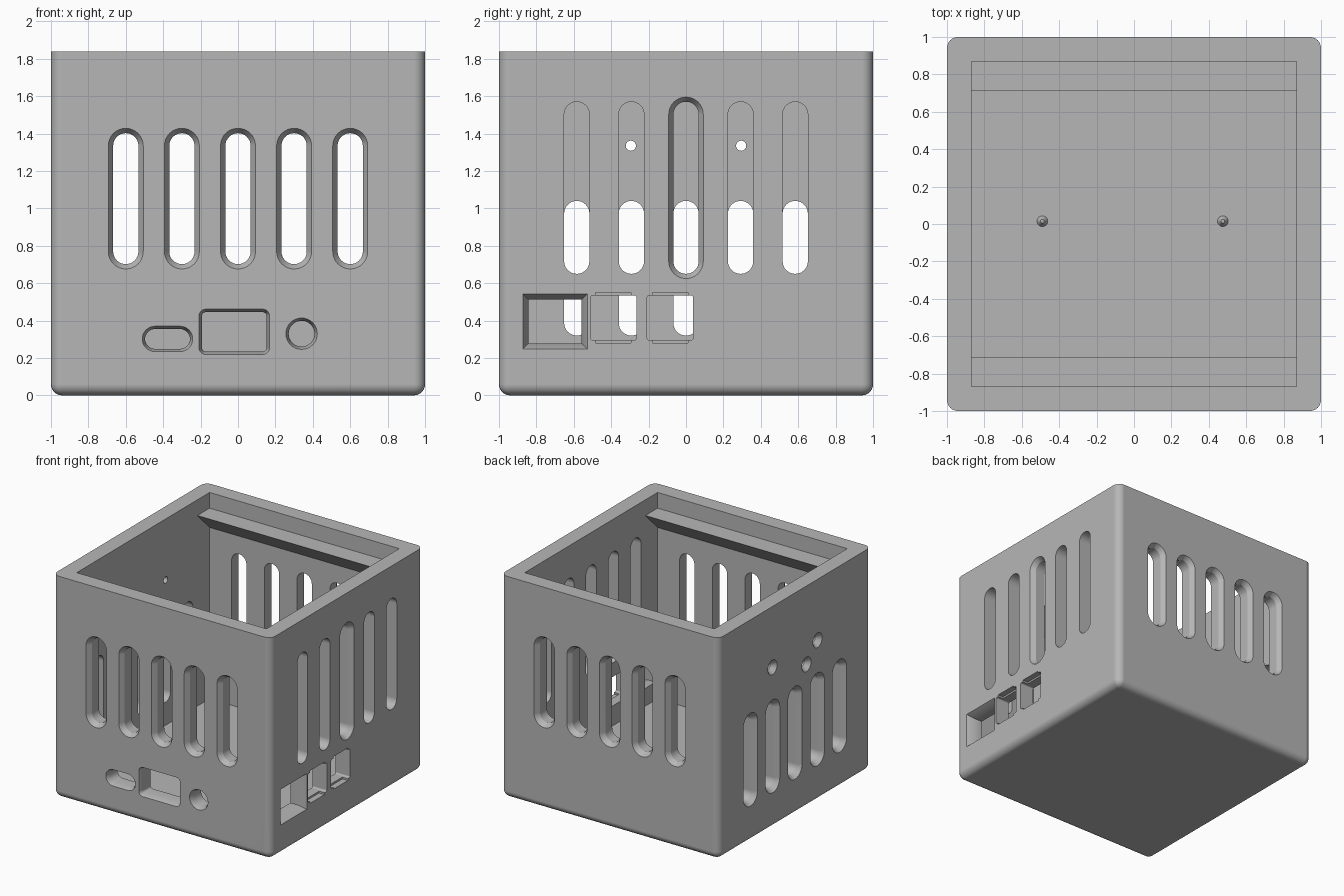
import bpy, bmesh, math

cube = bpy.data.objects.get("Cube")
if cube:
    bpy.data.objects.remove(cube, do_unlink=True)

HEIGHT, INNER, FLOOR = 1.84, 0.87, 0.13
grey = bpy.data.materials.new("plain grey")
grey.use_nodes = True
grey.diffuse_color = (0.47, 0.47, 0.47, 1)
grey.node_tree.nodes["Principled BSDF"].inputs["Base Color"].default_value = grey.diffuse_color


def make_object(name, bm):
    bmesh.ops.recalc_face_normals(bm, faces=bm.faces)
    mesh = bpy.data.meshes.new(name)
    bm.to_mesh(mesh)
    bm.free()
    mesh.materials.append(grey)
    obj = bpy.data.objects.new(name, mesh)
    bpy.context.collection.objects.link(obj)
    return obj


def add_box(bm, lo, hi):
    verts = bmesh.ops.create_cube(bm, size=1)["verts"]
    for v in verts:
        for i in range(3):
            v.co[i] = lo[i] if v.co[i] < 0 else hi[i]


def loft(bm, rings):
    rows = [[bm.verts.new(p) for p in ring] for ring in rings]
    n = len(rows[0])
    for a, b in zip(rows, rows[1:]):
        for i in range(n):
            j = (i + 1) % n
            bm.faces.new((a[i], a[j], b[j], b[i]))
    bm.faces.new(rows[0])
    bm.faces.new(rows[-1])


# Wall coordinates: u along the wall, v upward, d inward from the outer surface
WALLS = {
    "front": lambda u, v, d: (u, d - 1, v),
    "back": lambda u, v, d: (u, 1 - d, v),
    "right": lambda u, v, d: (1 - d, u, v),
    "left": lambda u, v, d: (d - 1, u, v),
}


def outline(u, v, w, h, r):
    """Rounded rectangle; r = 0 gives square corners."""
    steps = 8 if r > 0 else 0
    points = []
    for k, (sx, sy) in enumerate([(1, 1), (-1, 1), (-1, -1), (1, -1)]):
        for i in range(steps + 1):
            a = math.pi / 2 * (k + i / max(steps, 1))
            points.append((u + sx * (w / 2 - r) + r * math.cos(a),
                           v + sy * (h / 2 - r) + r * math.sin(a)))
    return points


def opening(bm, wall, u, v, w, h, r=0, flare=0, depth=0.04, end=0.16):
    """Through hole, widened by flare towards the outside."""
    out = 0.02
    grow = flare * (1 + out / depth)
    rings = [(-out, grow), (depth, 0), (end, 0)]
    if not flare:
        rings.pop(1)
    place = WALLS[wall]
    loft(bm, [[place(p, q, d) for p, q in
               outline(u, v, w + 2 * g, h + 2 * g, (r + g) * 0.998 if r else 0)]
              for d, g in rings])


# Shell with rounded uprights and rounded bottom
bm = bmesh.new()
add_box(bm, (-1, -1, 0), (1, 1, HEIGHT))
edges = [e for e in bm.edges if min(v.co.z for v in e.verts) < 0.01]
bmesh.ops.bevel(bm, geom=edges, offset=0.06, segments=6, profile=0.5, affect="EDGES")
case = make_object("case_shell", bm)

# Inner cavity
cavity = bmesh.new()
add_box(cavity, (-INNER, -INNER, FLOOR), (INNER, INNER, HEIGHT + 0.2))

# Ventilation slots and connector openings
cuts = bmesh.new()
SLOT = 0.135
for i in range(-2, 3):
    for wall in ("front", "back"):
        opening(cuts, wall, i * 0.3, 1.052, SLOT, 0.70, SLOT / 2, 0.026)
    opening(cuts, "right", i * 0.292, 1.11, SLOT, 0.92, SLOT / 2, 0 if i else 0.025)
    opening(cuts, "left", i * 0.292, 0.68, SLOT, 0.72, SLOT / 2, 0.025)

opening(cuts, "front", -0.377, 0.302, 0.24, 0.106, 0.053, 0.015)
opening(cuts, "front", -0.02, 0.34, 0.345, 0.21, 0.02, 0.016)
opening(cuts, "front", 0.34, 0.33, 0.138, 0.138, 0.069, 0.015)

opening(cuts, "right", -0.7, 0.395, 0.285, 0.235, 0, 0.03, 0.06)
for u in (-0.387, -0.085):
    opening(cuts, "right", u, 0.415, 0.245, 0.24, 0.012)

# Countersunk screw holes
for u, v in ((-0.295, 1.335), (0.295, 1.335), (-0.15, 1.19)):
    opening(cuts, "left", u, v, 0.054, 0.054, 0.027, 0.033)

# Flared lips above and below the two small ports
lips = bmesh.new()
for u in (-0.39, -0.085):
    opening(lips, "right", u, 0.415, 0.19, 0.27, 0, 0, 0.04, 0.05)

for name, bm in (("cavity_cutter", cavity), ("opening_cutter", cuts), ("lip_cutter", lips)):
    cutter = make_object(name, bm)
    cutter.hide_render = True
    mod = case.modifiers.new(name, "BOOLEAN")
    mod.operation, mod.solver, mod.object = "DIFFERENCE", "EXACT", cutter
    bpy.context.view_layer.objects.active = case
    bpy.ops.object.modifier_apply(modifier=name)
    bpy.data.objects.remove(cutter, do_unlink=True)

# Wedge ledges below the rim
for name, s in (("front_ledge", -1), ("back_ledge", 1)):
    bm = bmesh.new()
    profile = [(0.71, 1.71), (0.88, 1.71), (0.88, 1.54)]
    loft(bm, [[(x, s * y, z) for y, z in profile] for x in (-0.88, 0.88)])
    make_object(name, bm)

# Small tapered pegs on the floor
for name, x in (("right_floor_peg", -0.49), ("left_floor_peg", 0.475)):
    bm = bmesh.new()
    loft(bm, [[(x + r * math.cos(a), 0.015 + r * math.sin(a), z)
               for a in (math.tau * i / 24 for i in range(24))]
              for r, z in ((0.035, FLOOR - 0.01), (0.01, FLOOR + 0.03))])
    make_object(name, bm)

# Smooth the rounded edges, keep flat walls flat
for obj in bpy.context.selected_objects:
    obj.select_set(False)
case.select_set(True)
bpy.context.view_layer.objects.active = case
bpy.ops.object.shade_smooth_by_angle(angle=math.radians(30))
weighted = case.modifiers.new("Flat wall normals", "WEIGHTED_NORMAL")
weighted.keep_sharp = True
